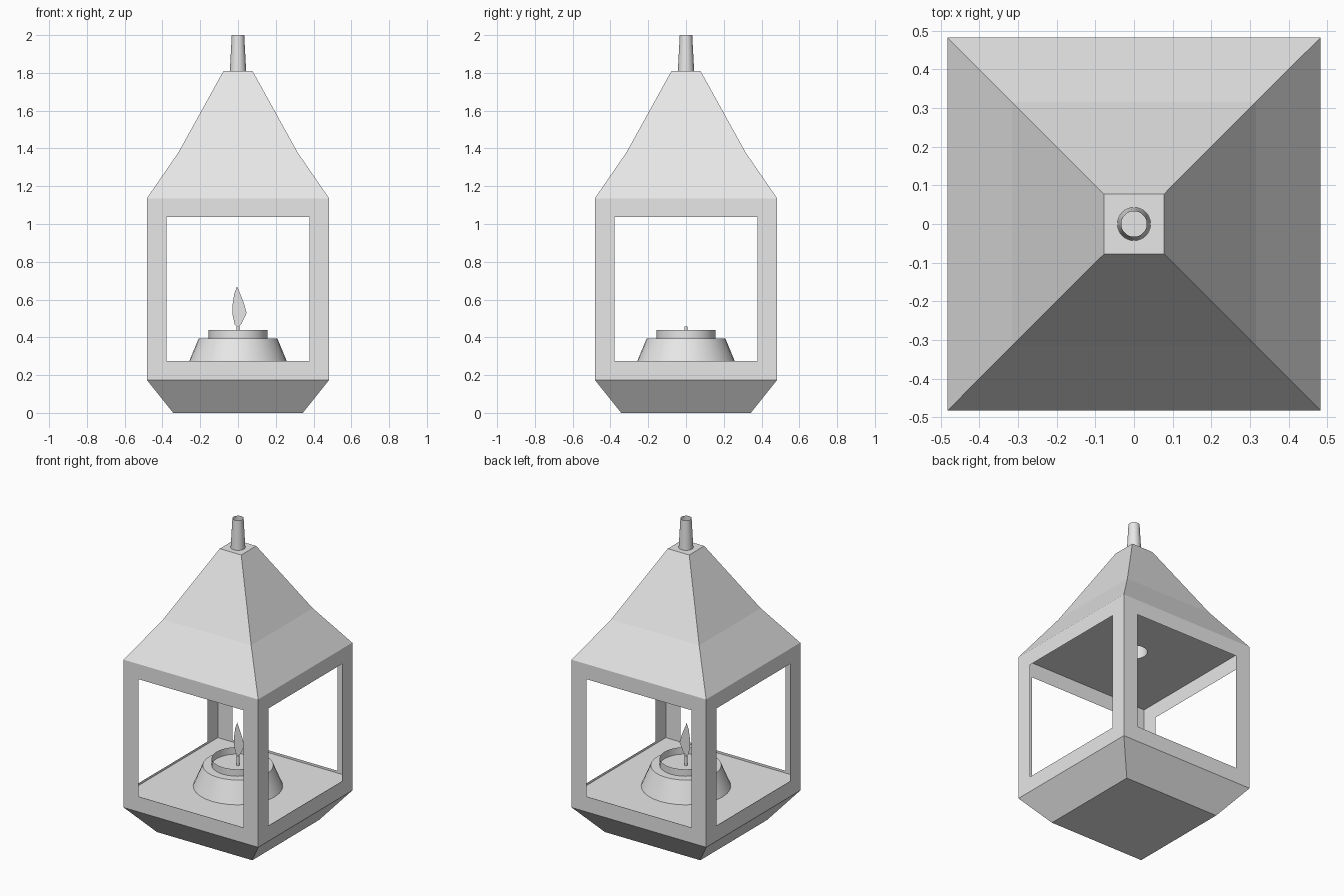
import bpy, bmesh, math

default_cube = bpy.data.objects.get("Cube")
if default_cube:
    bpy.data.objects.remove(default_cube)

grey = bpy.data.materials.new("plain_grey")
grey.use_nodes = True
colour = (0.8, 0.8, 0.8, 1)
grey.diffuse_color = colour
grey.node_tree.nodes["Principled BSDF"].inputs["Base Color"].default_value = colour


def finish(name, bm, smooth=False):
    bmesh.ops.recalc_face_normals(bm, faces=bm.faces)
    mesh = bpy.data.meshes.new(name)
    bm.to_mesh(mesh)
    bm.free()
    mesh.materials.append(grey)
    obj = bpy.data.objects.new(name, mesh)
    bpy.context.collection.objects.link(obj)
    if smooth:
        bpy.ops.object.select_all(action="DESELECT")
        obj.select_set(True)
        bpy.context.view_layer.objects.active = obj
        bpy.ops.object.shade_smooth_by_angle(angle=math.radians(35))
    return obj


def ring(bm, radius, z, sides):
    """Closed ring of vertices; four sides give a square of half-width radius."""
    turn = math.pi / 4 if sides == 4 else 0
    r = radius * math.sqrt(2) if sides == 4 else radius
    return [bm.verts.new((r * math.cos(turn + math.tau * i / sides),
                          r * math.sin(turn + math.tau * i / sides), z))
            for i in range(sides)]


def loft(name, profile, sides, cap_low=False, cap_high=False):
    bm = bmesh.new()
    rings = [ring(bm, r, z, sides) for r, z in profile]
    for low, high in zip(rings, rings[1:]):
        for i in range(sides):
            j = (i + 1) % sides
            bm.faces.new((low[i], low[j], high[j], high[i]))
    if cap_low:
        bm.faces.new(rings[0])
    if cap_high:
        bm.faces.new(rings[-1])
    return finish(name, bm, smooth=sides > 4)


HALF, SILL, EAVE = 0.483, 0.175, 1.135
FUNNEL = 0.079

# Tapered base, and the floor inside the frame
loft("base", [(0.343, 0), (HALF, SILL)], 4, cap_low=True)
bm = bmesh.new()
bm.faces.new(ring(bm, HALF, 0.26, 4))
finish("floor", bm)

# Four sheet walls, each with a window opening
bm = bmesh.new()
for k in range(4):
    a = k * math.pi / 2

    def corners(half, low, high):
        points = [(-half, low), (half, low), (half, high), (-half, high)]
        return [bm.verts.new((u * math.cos(a) + HALF * math.sin(a),
                              u * math.sin(a) - HALF * math.cos(a), z))
                for u, z in points]

    outer = corners(HALF, SILL, EAVE)
    inner = corners(0.378, 0.275, 1.037)
    for i in range(4):
        j = (i + 1) % 4
        bm.faces.new((outer[i], outer[j], inner[j], inner[i]))
bmesh.ops.remove_doubles(bm, verts=bm.verts, dist=0.0001)
finish("window_frame", bm)

# Bent pyramid roof
loft("roof", [(HALF, EAVE), (0.316, 1.378), (0.077, 1.81)], 4, cap_high=True)

# Ceiling with a round flue opening
bm = bmesh.new()
for radius, sides in ((HALF, 4), (FUNNEL, 32)):
    verts = ring(bm, radius, EAVE, sides)
    for i in range(sides):
        bm.edges.new((verts[i], verts[(i + 1) % sides]))
bmesh.ops.triangle_fill(bm, use_beauty=True, edges=bm.edges)
finish("ceiling", bm)

# Long tapered flue running up through the roof
loft("flue", [(FUNNEL, EAVE), (0.033, 2.0)], 32)

# Candle holder, cup rim and wick
loft("candle_holder", [(0.264, 0.26), (0.208, 0.395)], 32, cap_high=True)
loft("candle_cup", [(0.155, 0.395), (0.155, 0.44)], 32)
loft("wick", [(0.009, 0.39), (0.009, 0.458)], 12, cap_high=True)

# Flat leaf-shaped flame
bm = bmesh.new()
outline = [(0, 0.45), (0.02, 0.475), (0.046, 0.53), (0.03, 0.585), (-0.005, 0.67),
           (-0.02, 0.63), (-0.029, 0.57), (-0.029, 0.52), (-0.018, 0.47)]
bm.faces.new([bm.verts.new((x, 0, z)) for x, z in outline])
finish("flame", bm)
